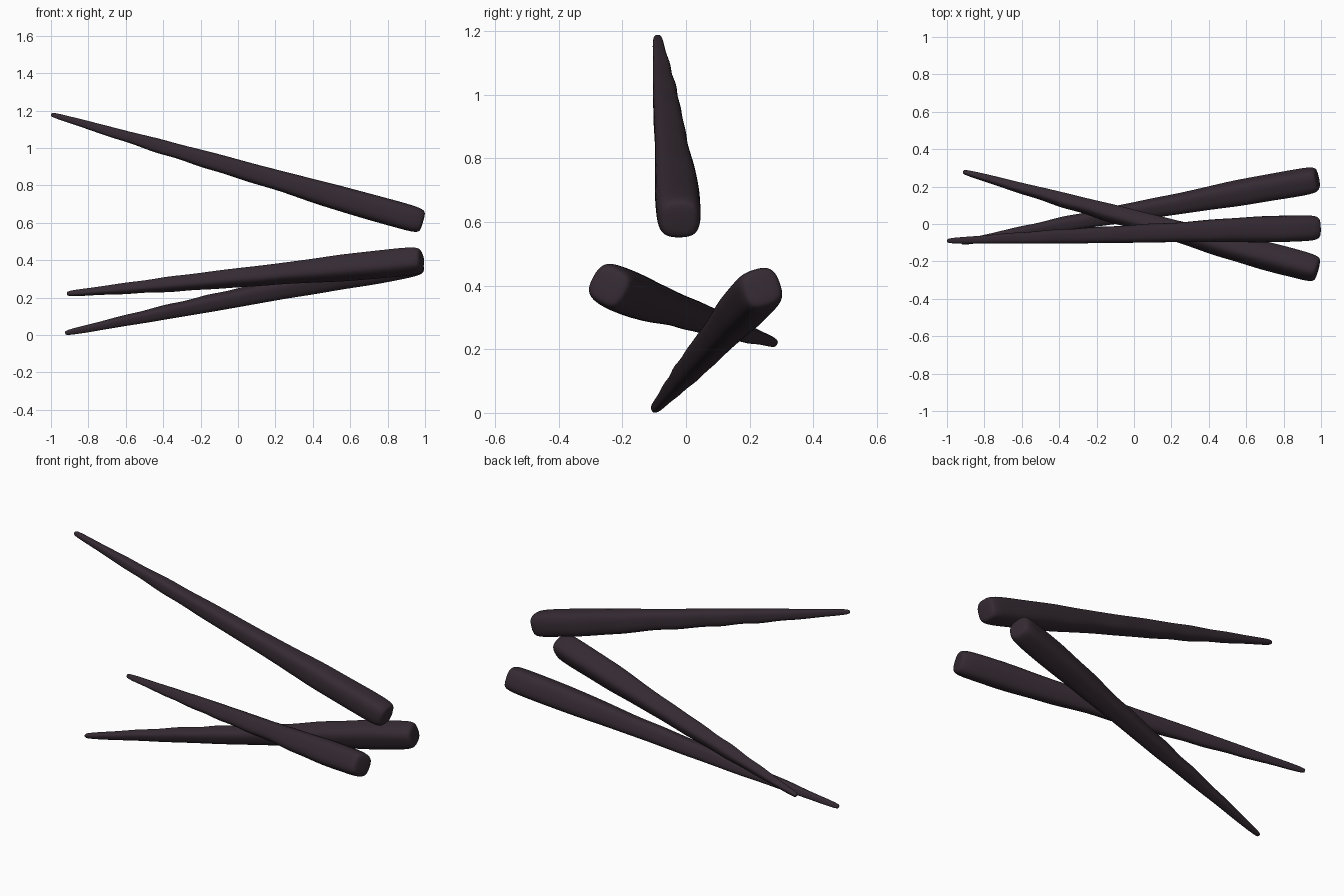
import bpy, bmesh, math
from mathutils import Vector

cube = bpy.data.objects.get("Cube")
if cube:
    bpy.data.objects.remove(cube)

# Dark plum wood
wood = bpy.data.materials.new("dark_plum_wood")
wood.use_nodes = True
colour = (0.036, 0.024, 0.033, 1)
wood.diffuse_color = colour
bsdf = wood.node_tree.nodes["Principled BSDF"]
bsdf.inputs["Base Color"].default_value = colour
bsdf.inputs["Roughness"].default_value = 0.8

# Lumpy taper: position from tip to butt, half width, bulge on the lumpy corner
PROFILE = [
    (0.0, 0.008, 0), (0.008, 0.014, 0), (0.05, 0.018, 0), (0.1, 0.021, 0),
    (0.17, 0.029, 0.004), (0.22, 0.029, 0), (0.29, 0.040, 0.006),
    (0.34, 0.037, 0), (0.41, 0.046, 0.006), (0.46, 0.045, 0),
    (0.55, 0.052, 0.007), (0.61, 0.051, 0), (0.71, 0.062, 0.006),
    (0.77, 0.065, 0.004), (0.85, 0.070, 0.004), (0.93, 0.070, 0),
    (0.975, 0.069, 0), (0.993, 0.062, 0), (1.0, 0.048, 0),
]
SIDES = 16


def rounded_square(angle):
    c, s = math.cos(angle), math.sin(angle)
    k = (abs(c) ** 3.6 + abs(s) ** 3.6) ** (-1 / 3.6)
    return c * k, s * k


def spike(name, tip, butt, roll):
    tip, butt = Vector(tip), Vector(butt)
    axis = (butt - tip).normalized()
    side = Vector((0, 1, 0))
    side = (side - axis * side.dot(axis)).normalized()
    up = axis.cross(side)
    turn = math.radians(roll)
    u = side * math.cos(turn) + up * math.sin(turn)
    v = axis.cross(u)
    lump = (u - v).normalized()

    bm = bmesh.new()
    rings = []
    for t, r, bulge in PROFILE:
        centre = tip.lerp(butt, t) + lump * bulge
        ring = []
        for i in range(SIDES):
            a = math.tau * i / SIDES
            x, y = rounded_square(a)
            # Faint carved ripple that drifts around the shaft
            ripple = 1 + 0.04 * math.sin(40 * t + 2 * a) * (t < 0.9)
            ring.append(bm.verts.new(centre + (u * x + v * y) * r * ripple))
        rings.append(ring)
    for lower, upper in zip(rings, rings[1:]):
        for i in range(SIDES):
            j = (i + 1) % SIDES
            bm.faces.new((lower[i], lower[j], upper[j], upper[i]))
    bm.faces.new(rings[0])
    bm.faces.new(rings[-1])
    bmesh.ops.recalc_face_normals(bm, faces=bm.faces)
    for face in bm.faces:
        face.smooth = True

    mesh = bpy.data.meshes.new(name)
    bm.to_mesh(mesh)
    bm.free()
    mesh.materials.append(wood)
    obj = bpy.data.objects.new(name, mesh)
    bpy.context.collection.objects.link(obj)
    smooth = obj.modifiers.new("smooth", "SUBSURF")
    smooth.levels = smooth.render_levels = 2


# Three spikes fanned around the long axis
spike("upper_spike", (-1.0, -0.09, 1.18), (0.99, -0.02, 0.605), 0)
spike("front_spike", (-0.915, 0.28, 0.22), (0.985, -0.245, 0.40), -120)
spike("back_spike", (-0.925, -0.10, 0.01), (0.985, 0.24, 0.395), 110)
